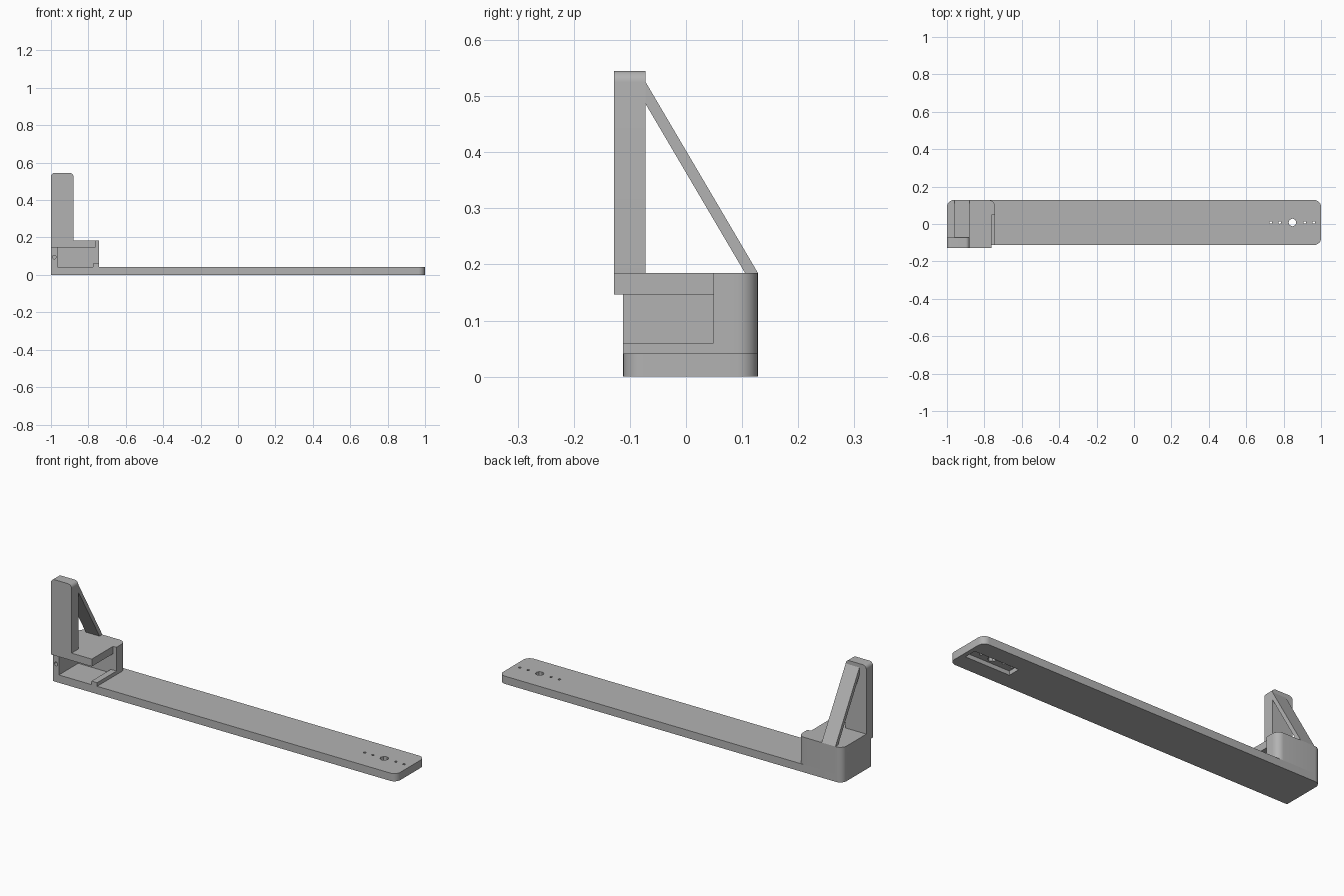
import bpy, bmesh, math
from mathutils import Vector

cube = bpy.data.objects.get("Cube")
if cube:
    bpy.data.objects.remove(cube, do_unlink=True)

grey = bpy.data.materials.new("mid grey")
grey.use_nodes = True
grey.diffuse_color = (0.45, 0.45, 0.45, 1)
grey.node_tree.nodes["Principled BSDF"].inputs["Base Color"].default_value = grey.diffuse_color


def rounded(points, steps=8):
    """Replace each right-angled (u, v, radius) corner by an arc."""
    out = []
    for i, (u, v, *r) in enumerate(points):
        p = Vector((u, v))
        if not r:
            out.append(p)
            continue
        to_prev = (Vector(points[i - 1][:2]) - p).normalized()
        to_next = (Vector(points[(i + 1) % len(points)][:2]) - p).normalized()
        for k in range(steps + 1):
            t = math.pi / 2 * k / steps
            out.append(p + r[0] * (to_prev * (1 - math.sin(t)) + to_next * (1 - math.cos(t))))
    return out


def prism(name, outline, axis, lo, hi):
    """Extrude a 2D outline along an axis; outline is in the other two axes in order."""
    place = {"x": lambda p, h: (h, p.x, p.y),
             "y": lambda p, h: (p.x, h, p.y),
             "z": lambda p, h: (p.x, p.y, h)}[axis]
    pts = rounded(outline)
    bm = bmesh.new()
    bottom = [bm.verts.new(place(p, lo)) for p in pts]
    top = [bm.verts.new(place(p, hi)) for p in pts]
    bm.faces.new(bottom)
    bm.faces.new(top)
    for i in range(len(pts)):
        j = (i + 1) % len(pts)
        bm.faces.new((bottom[i], bottom[j], top[j], top[i]))
    bmesh.ops.recalc_face_normals(bm, faces=bm.faces)
    mesh = bpy.data.meshes.new(name)
    bm.to_mesh(mesh)
    bm.free()
    mesh.materials.append(grey)
    obj = bpy.data.objects.new(name, mesh)
    bpy.context.collection.objects.link(obj)
    return obj


def rect(u0, u1, v0, v1):
    return [(u0, v0), (u1, v0), (u1, v1), (u0, v1)]


def circle(u, v, r, sides):
    return [(u + r * math.cos(math.tau * k / sides), v + r * math.sin(math.tau * k / sides))
            for k in range(sides)]


def cut(target, cutter):
    cutter.hide_render = True
    cutter.hide_viewport = True
    cutter.display_type = "WIRE"
    mod = target.modifiers.new("cut", "BOOLEAN")
    mod.operation = "DIFFERENCE"
    mod.solver = "EXACT"
    mod.object = cutter


FRONT, BACK, MID = -0.112, 0.128, 0.008
R = 0.036
FLOOR, CEILING, ROOF = 0.041, 0.146, 0.185

# Long base plate
base = prism("base_plate", [(-1, FRONT), (1, FRONT, R), (1, BACK, R), (-1, BACK, R)], "z", 0, FLOOR)

# Recess under the free end, with a row of holes through it
hole_x = 0.847
cut(base, prism("recess_cutter", rect(hole_x - 0.13, hole_x + 0.13, MID - 0.033, MID + 0.033),
                "z", -0.02, 0.022))
for i, (dx, r, n) in enumerate([(-0.115, 0.007, 8), (-0.067, 0.007, 8), (0, 0.021, 8),
                                (0.067, 0.007, 8), (0.115, 0.007, 8)]):
    cut(base, prism(f"hole_cutter_{i}", circle(hole_x + dx, MID, r, n), "z", -0.05, 0.1))

# Housing: solid rear block, side wall, low sill and overhanging roof
prism("rear_block", [(-1, 0.049), (-0.742, 0.049), (-0.742, BACK, R), (-1, BACK, R)],
      "z", FLOOR, CEILING)
wall = prism("side_wall", rect(-1, -0.965, FRONT, 0.049), "z", FLOOR, CEILING)
cut(wall, prism("screw_hole_cutter", circle(-0.982, 0.095, 0.01, 12), "y", -0.2, -0.03))
prism("sill", rect(-0.775, -0.742, FRONT, 0.049), "z", FLOOR, 0.06)
prism("roof", [(-1, -0.128), (-0.762, -0.128), (-0.762, 0.049), (-0.742, 0.049),
               (-0.742, BACK, R), (-1, BACK, R)], "z", CEILING, ROOF)

# Upright post with rounded top, braced by a sloping strut
prism("post", [(-1, ROOF), (-0.88, ROOF), (-0.88, 0.545, 0.02), (-1, 0.545, 0.02)],
      "y", -0.128, -0.072)
prism("strut", [(-0.072, 0.525), (-0.072, 0.486), (0.105, ROOF), (BACK, ROOF)],
      "x", -0.96, -0.88)

# Smooth the rounded corners and keep the edges sharp
for obj in bpy.context.scene.objects:
    if obj.type == "MESH" and not obj.hide_render:
        bpy.ops.object.select_all(action="DESELECT")
        obj.select_set(True)
        bpy.context.view_layer.objects.active = obj
        bpy.ops.object.shade_smooth_by_angle(angle=math.radians(30))
